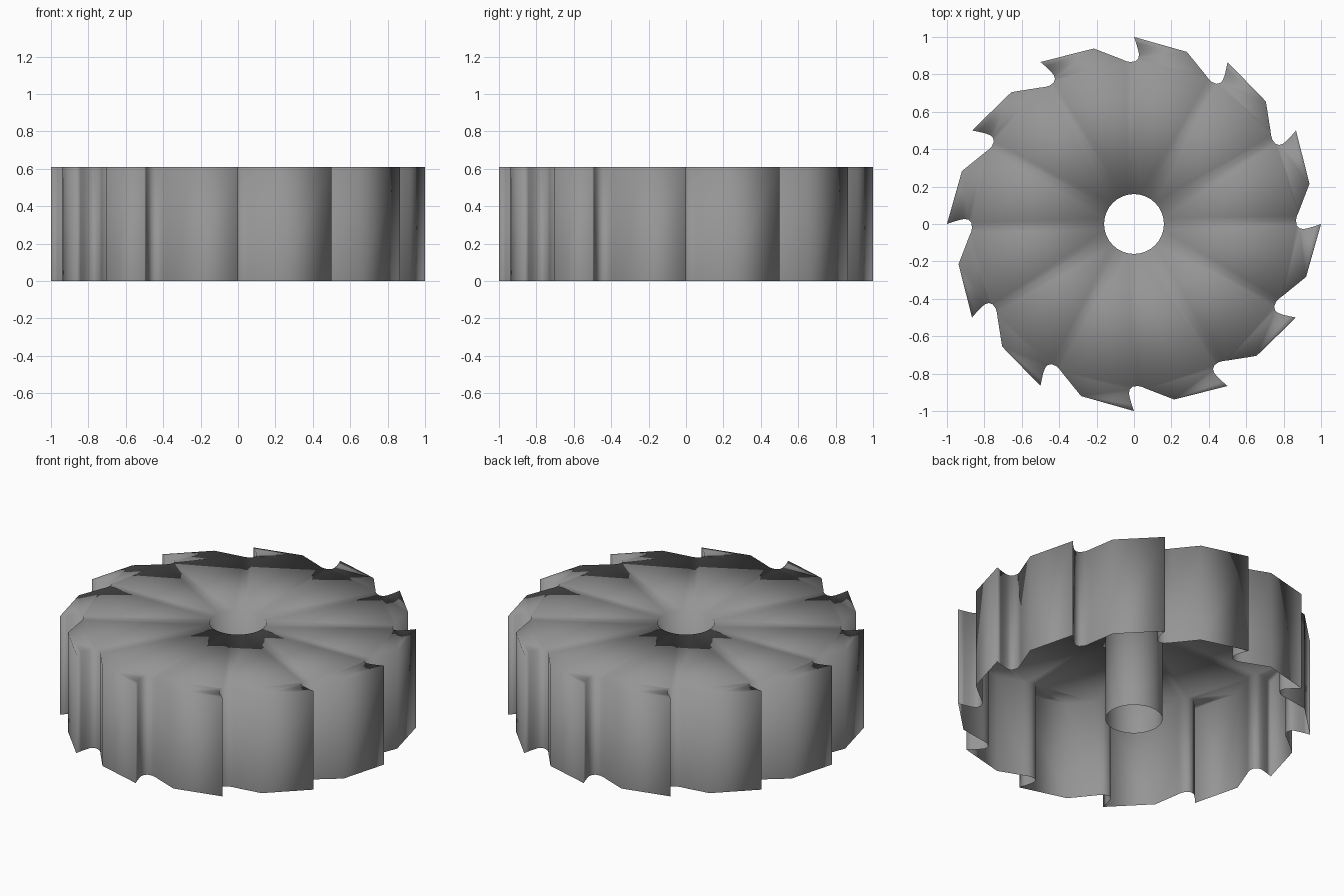
import bpy, bmesh, math
from mathutils import Matrix, Vector

if "Cube" in bpy.data.objects:
    bpy.data.objects.remove(bpy.data.objects["Cube"])

TEETH, HEIGHT, BORE_R, BORE_SIDES = 12, 0.61, 0.16, 32

# One tooth, counter-clockwise: heel, tip, hooked cutting face, gullet
TOOTH = [(0.283, 0.92), (0, 1.0), (0.012, 0.965), (0.021, 0.935),
         (0.027, 0.905), (0.023, 0.885), (0.008, 0.87), (-0.02, 0.866),
         (-0.043, 0.871), (-0.066, 0.881)]

outline = []
for i in range(TEETH):
    rot = Matrix.Rotation(math.tau * i / TEETH, 3, 'Z')
    outline += [rot @ Vector((x, y, 0)) for x, y in TOOTH]
bore = [Vector((BORE_R * math.cos(math.tau * i / BORE_SIDES),
                BORE_R * math.sin(math.tau * i / BORE_SIDES), 0))
        for i in range(BORE_SIDES)]

bm = bmesh.new()


def add_wall(points, inward=False):
    """Vertical wall from a closed outline; returns its top edges."""
    low = [bm.verts.new(p) for p in points]
    high = [bm.verts.new(p + Vector((0, 0, HEIGHT))) for p in points]
    top_edges = []
    for i in range(len(points)):
        j = (i + 1) % len(points)
        quad = [low[i], low[j], high[j], high[i]]
        bm.faces.new(quad[::-1] if inward else quad)
        top_edges.append(bm.edges.get((high[i], high[j])))
    return top_edges


# Toothed rim and bore tube, open underneath
rim = add_wall(outline)
tube = add_wall(bore, inward=True)

# Flat top web between rim and bore
fill = bmesh.ops.triangle_fill(bm, edges=rim + tube, use_beauty=True,
                               normal=(0, 0, 1))
for f in fill["geom"]:
    if isinstance(f, bmesh.types.BMFace):
        f.normal_update()
        if f.normal.z < 0:
            f.normal_flip()

# Smooth all over, the top shading rolling into the walls
for f in bm.faces:
    f.smooth = True

mesh = bpy.data.meshes.new("milling_cutter")
bm.to_mesh(mesh)
bm.free()
cutter = bpy.data.objects.new("milling_cutter", mesh)
bpy.context.collection.objects.link(cutter)

# Dark steel grey
steel = bpy.data.materials.new("dark_steel")
steel.diffuse_color = (0.3, 0.3, 0.3, 1)
steel.use_nodes = True
steel.node_tree.nodes["Principled BSDF"].inputs["Base Color"].default_value = steel.diffuse_color
mesh.materials.append(steel)
